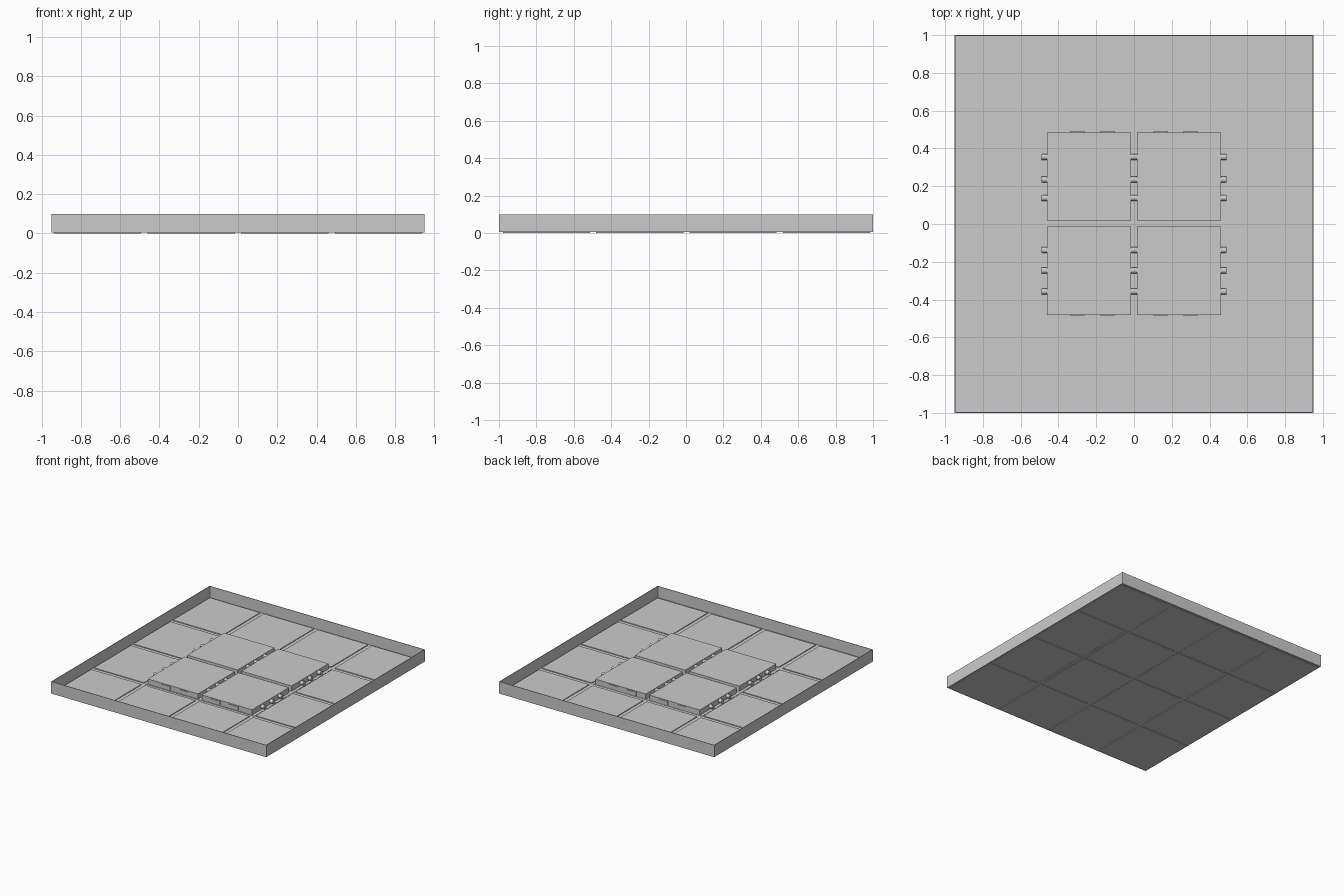
import bpy
from math import pi

if "Cube" in bpy.data.objects:
    bpy.data.objects.remove(bpy.data.objects["Cube"])


def box(name, x0, x1, y0, y1, z0, z1):
    bpy.ops.mesh.primitive_cube_add(size=1, location=((x0 + x1) / 2, (y0 + y1) / 2, (z0 + z1) / 2))
    o = bpy.context.object
    o.name = name
    o.scale = (x1 - x0, y1 - y0, z1 - z0)
    bpy.ops.object.transform_apply(location=False, rotation=False, scale=True)
    return o


# thin floor sheet and the slightly thicker sheet under the raised blocks
box("floor_sheet", -0.948, 0.948, -0.998, 0.998, 0.005, 0.009)
box("centre_sheet", -0.485, 0.485, -0.487, 0.487, 0.004, 0.011)

# upright rim
T = 0.004
for s in (-1, 1):
    xs = sorted((s * 0.95, s * (0.95 - T)))
    ys = sorted((s, s * (1 - T)))
    box("side_wall", xs[0], xs[1], -1, 1, 0.004, 0.1)
    box("end_wall", -0.95 + T, 0.95 - T, ys[0], ys[1], 0.004, 0.1)

# 4 x 4 panels, the middle four are tall blocks
for i in range(4):
    for j in range(4):
        x, y = (i - 1.5) * 0.477, (j - 1.5) * 0.499 + 0.002
        tall = i in (1, 2) and j in (1, 2)
        box("raised_block" if tall else "floor_panel",
            x - 0.222, x + 0.222, y - 0.233, y + 0.233, 0, 0.053 if tall else 0.015)

# round pegs joining the blocks in x
for x, length in ((-0.474, 0.03), (0, 0.04), (0.474, 0.03)):
    for y in (-0.357, -0.246, -0.138, 0.138, 0.235, 0.355):
        bpy.ops.mesh.primitive_cylinder_add(vertices=24, radius=0.016, depth=length,
                                            location=(x, y, 0.034), rotation=(0, pi / 2, 0))
        bpy.context.object.name = "peg"
        bpy.ops.object.shade_smooth_by_angle()

# small flat contacts on the front and back block faces
for s in (-1, 1):
    for x in (-0.30, -0.14, 0.14, 0.30):
        y = s * 0.4845 + 0.002
        box("contact", x - 0.04, x + 0.04, y - 0.002, y + 0.002, 0.015, 0.045)
